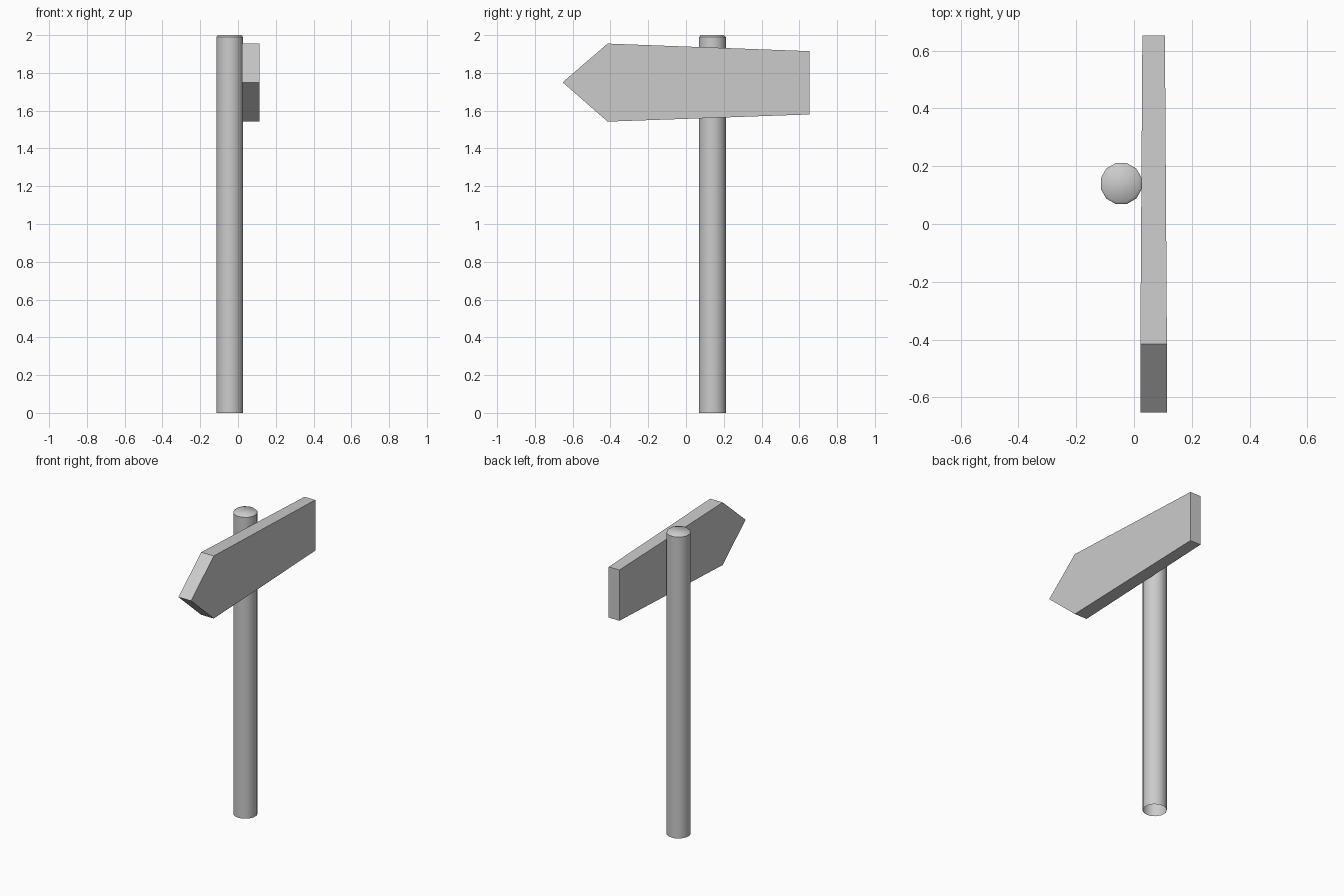
import bpy, bmesh, math

if "Cube" in bpy.data.objects:
    bpy.data.objects.remove(bpy.data.objects["Cube"])

grey = bpy.data.materials.new("light_grey")
grey.diffuse_color = (0.6, 0.6, 0.6, 1)
grey.use_nodes = True
grey.node_tree.nodes["Principled BSDF"].inputs["Base Color"].default_value = grey.diffuse_color


def make_object(name, bm):
    bmesh.ops.recalc_face_normals(bm, faces=bm.faces)
    mesh = bpy.data.meshes.new(name)
    bm.to_mesh(mesh)
    bm.free()
    mesh.materials.append(grey)
    obj = bpy.data.objects.new(name, mesh)
    bpy.context.collection.objects.link(obj)
    return obj


# Post: twelve-sided tube, open underneath, with a low rounded cap
SIDES = 12
CX, CY = -0.044, 0.14
bm = bmesh.new()
rings = []
for radius, z in [(0.0735, 0), (0.0735, 1.989), (0.064, 2.0)]:
    ring = []
    for i in range(SIDES):
        a = 2 * math.pi * (i + 0.5) / SIDES
        ring.append(bm.verts.new((CX + radius * math.cos(a), CY + radius * math.sin(a), z)))
    rings.append(ring)
for low, high in zip(rings, rings[1:]):
    for i in range(SIDES):
        j = (i + 1) % SIDES
        bm.faces.new((low[i], low[j], high[j], high[i]))
bm.faces.new(rings[-1])
for face in bm.faces:
    face.smooth = True
# Keep the rim between shaft and cap crisp
for edge in bm.edges:
    if all(v in rings[1] for v in edge.verts):
        edge.smooth = False
make_object("post", bm)

# Arrow board: pointed toward the front, tapering toward the back
outline = [(-0.653, 1.75, 0.046), (-0.415, 1.955, 0.046), (0.653, 1.915, 0.039),
           (0.653, 1.58, 0.039), (-0.415, 1.542, 0.046)]  # y, z, half thickness
BOARD_X = 0.068
bm = bmesh.new()
left = [bm.verts.new((BOARD_X - h, y, z)) for y, z, h in outline]
right = [bm.verts.new((BOARD_X + h, y, z)) for y, z, h in outline]
bm.faces.new(left)
bm.faces.new(right)
for i in range(len(outline)):
    j = (i + 1) % len(outline)
    bm.faces.new((left[i], left[j], right[j], right[i]))
make_object("arrow_board", bm)
